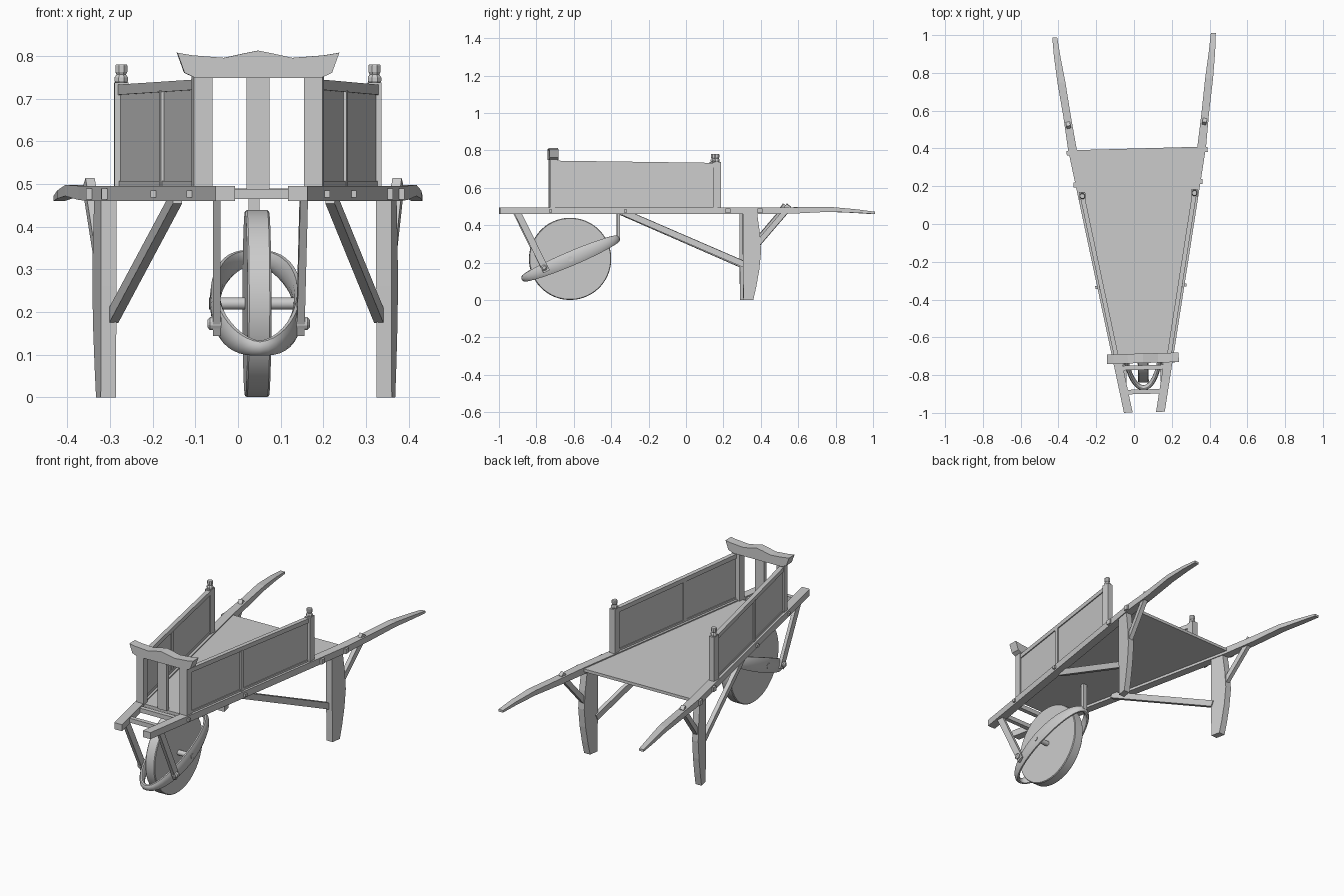
import bpy, bmesh, math
from mathutils import Vector

if "Cube" in bpy.data.objects:
    bpy.data.objects.remove(bpy.data.objects["Cube"])

YAW = math.radians(1.57)      # the whole barrow stands slightly turned
SHIFT = (0.0275, 0, 0)
SLOPE = 0.184                 # rails spread outwards towards the handles


def rail_x(y, offset=0.0):
    """Centre line of the right rail."""
    return 0.085 + SLOPE * (y + 0.997) + offset


def finish(name, bm, mirror=False, smooth=False, bevel=0):
    bmesh.ops.recalc_face_normals(bm, faces=bm.faces)
    me = bpy.data.meshes.new(name)
    bm.to_mesh(me)
    bm.free()
    ob = bpy.data.objects.new(name, me)
    bpy.context.collection.objects.link(ob)
    ob.rotation_euler.z = YAW
    ob.location = SHIFT
    if bevel:
        m = ob.modifiers.new("bevel", 'BEVEL')
        m.width, m.segments = bevel, 1
    if mirror:
        m = ob.modifiers.new("mirror", 'MIRROR')
        m.use_mirror_merge = False
    if smooth:
        bpy.ops.object.select_all(action='DESELECT')
        ob.select_set(True)
        bpy.context.view_layer.objects.active = ob
        bpy.ops.object.shade_smooth_by_angle(angle=math.radians(40))
    return ob


def loft(name, rings, closed=False, **kw):
    """Skin a row of equal point rings, capped at the ends unless closed."""
    bm = bmesh.new()
    rows = [[bm.verts.new(p) for p in r] for r in rings]
    n = len(rows[0])
    pairs = list(zip(rows, rows[1:])) + ([(rows[-1], rows[0])] if closed else [])
    for a, b in pairs:
        for i in range(n):
            j = (i + 1) % n
            bm.faces.new((a[i], a[j], b[j], b[i]))
    if not closed:
        bm.faces.new(rows[0])
        bm.faces.new(rows[-1])
    return finish(name, bm, **kw)


def plank(name, stations, **kw):
    """Stations along y: (x, y, half width, bottom z, top z)."""
    return loft(name, [[(x - w, y, b), (x + w, y, b), (x + w, y, t), (x - w, y, t)]
                       for x, y, w, b, t in stations], **kw)


def beam(name, a, b, w, h, **kw):
    """Straight bar from a to b."""
    a, b = Vector(a), Vector(b)
    d = (b - a).normalized()
    ref = Vector((0, 0, 1)) if abs(d.z) < 0.95 else Vector((0, 1, 0))
    s = d.cross(ref).normalized() * w / 2
    t = s.cross(d).normalized() * h / 2
    return loft(name, [[p - s - t, p + s - t, p + s + t, p - s + t] for p in (a, b)], **kw)


def lathe(name, base, axis, profile, sides, **kw):
    """Profile (distance along axis, radius) turned around x or z."""
    rings = []
    for d, r in profile:
        ring = []
        for i in range(sides):
            a = math.tau * (i + 0.5) / sides
            c, s = r * math.cos(a), r * math.sin(a)
            off = (d, c, s) if axis == 'x' else (c, s, d)
            ring.append(Vector(base) + Vector(off))
        rings.append(ring)
    return loft(name, rings, **kw)


# Long rails that run into shaped handles
plank("rail_and_handle", [
    (0.085, -0.997, 0.023, 0.460, 0.496),
    (rail_x(0.40), 0.40, 0.023, 0.460, 0.496),
    (0.366, 0.58, 0.020, 0.463, 0.496),
    (0.391, 0.76, 0.021, 0.472, 0.498),
    (0.410, 0.90, 0.017, 0.466, 0.485),
    (0.420, 1.00, 0.013, 0.460, 0.472)], mirror=True)

# Tray floor
plank("tray_floor", [
    (0, -0.72, rail_x(-0.72, -0.02), 0.474, 0.490),
    (0, 0.40, rail_x(0.40, -0.02), 0.474, 0.490)])

# Cross bars between the rail fronts
for y in (-0.888, -0.76):
    beam("front_cross_bar", (-rail_x(y), y, 0.477), (rail_x(y), y, 0.477), 0.024, 0.024)

# Tenon ends showing on the outside of the rails
for y, s in ((0.385, 0.026), (0.215, 0.026), (-0.33, 0.016), (-0.73, 0.016)):
    x = rail_x(y)
    beam("rail_tenon", (x, y, 0.477), (x + 0.034, y, 0.477), s, s, mirror=True)

# Side boards with cap, sill and stiles
Y0, Y1 = -0.70, 0.16


def side_part(name, y0, y1, w, z0, z1, out=0.0):
    def drop(y):
        return 0.012 * (y - Y0) / (Y1 - Y0)
    plank(name, [(rail_x(y, out), y, w, z0 - (drop(y) if z0 > 0.6 else 0),
                  z1 - (drop(y) if z1 > 0.6 else 0)) for y in (y0, y1)], mirror=True)


side_part("side_panel", Y0, Y1, 0.006, 0.494, 0.735)
side_part("side_cap", Y0, Y1, 0.012, 0.721, 0.745)
side_part("side_sill", Y0, Y1, 0.010, 0.494, 0.507)
side_part("side_middle_stile", -0.345, -0.322, 0.011, 0.494, 0.725, 0.002)

# Rear posts with turned finials
px = rail_x(0.155)
plank("rear_post", [(px, 0.135, 0.016, 0.49, 0.738), (px, 0.178, 0.016, 0.49, 0.738)],
      mirror=True)
lathe("rear_post_finial", (px, 0.156, 0), 'z',
      [(0.735, 0.013), (0.742, 0.017), (0.750, 0.017), (0.757, 0.012),
       (0.763, 0.015), (0.778, 0.015), (0.781, 0.013)], 8, mirror=True)

# Front posts and central slat
plank("front_post", [(0.129, -0.732, 0.022, 0.49, 0.755), (0.133, -0.692, 0.022, 0.49, 0.755)],
      mirror=True)
plank("front_slat", [(0, -0.727, 0.027, 0.488, 0.755), (0, -0.705, 0.027, 0.488, 0.755)])

# Shaped crest board across the front
half = [(0.147, 0.749), (0.173, 0.761), (0.190, 0.808), (0.155, 0.802), (0.080, 0.796),
        (0.035, 0.806)]
outline = half + [(0, 0.813)] + [(-x, z) for x, z in reversed(half)]
loft("front_crest", [[(x, y, z) for x, z in outline] for y in (-0.736, -0.686)])

# Curved rear legs
loft("rear_leg", [[(rail_x(y, s), y, z) for y, s in
                   ((y0, -0.018), (y0, 0.018), (y1, 0.018), (y1, -0.018))]
                  for z, y0, y1 in ((0, 0.298, 0.350), (0.07, 0.297, 0.366),
                                    (0.16, 0.296, 0.382), (0.26, 0.295, 0.392),
                                    (0.36, 0.295, 0.385), (0.47, 0.295, 0.370))], mirror=True)

# Long and short leg braces
beam("long_leg_brace", (0.180, -0.34, 0.47), (0.312, 0.305, 0.19), 0.022, 0.033, mirror=True)
beam("short_leg_brace", (0.337, 0.375, 0.30), (0.362, 0.535, 0.487), 0.024, 0.028, mirror=True)
beam("brace_peg", (0.358, 0.520, 0.48), (0.362, 0.540, 0.507), 0.022, 0.026, mirror=True)

# Solid wheel and axle
HUB = (0, -0.62, 0.22)
lathe("wheel", HUB, 'x', [(-0.028, 0.216), (-0.024, 0.2195), (0.024, 0.2195), (0.028, 0.216)],
      64, smooth=True)
lathe("axle", HUB, 'x', [(-0.112, 0.014), (0.112, 0.014)], 16, smooth=True)

# Tilted oval hoop around the wheel, deepest at the axle
tilt = math.radians(23)
rings = []
for i in range(40):
    a = math.tau * i / 40
    ca, sa = math.cos(a), math.sin(a)
    depth = 0.018 + 0.023 * abs(ca) ** 1.3
    n = Vector((ca / 0.098, sa / 0.272)).normalized()
    ring = []
    for k in range(10):
        b = math.tau * k / 10
        r, h = 0.0125 * math.cos(b), depth * math.sin(b)
        x, l = 0.098 * ca + n.x * r, 0.272 * sa + n.y * r
        ring.append((x, -0.617 + l * math.cos(tilt) - h * math.sin(tilt),
                     0.222 + l * math.sin(tilt) + h * math.cos(tilt)))
    rings.append(ring)
loft("wheel_hoop", rings, closed=True, smooth=True)

# Struts, bolts and rear hanger that hold the hoop
beam("hoop_strut", (0.102, -0.905, 0.47), (0.098, -0.748, 0.152), 0.018, 0.036, mirror=True)
lathe("strut_bolt", (0.08, -0.762, 0.173), 'x', [(0, 0.016), (0.034, 0.016), (0.040, 0.009)],
      12, mirror=True)
beam("hoop_hanger", (0, -0.362, 0.325), (0, -0.362, 0.482), 0.025, 0.017)
